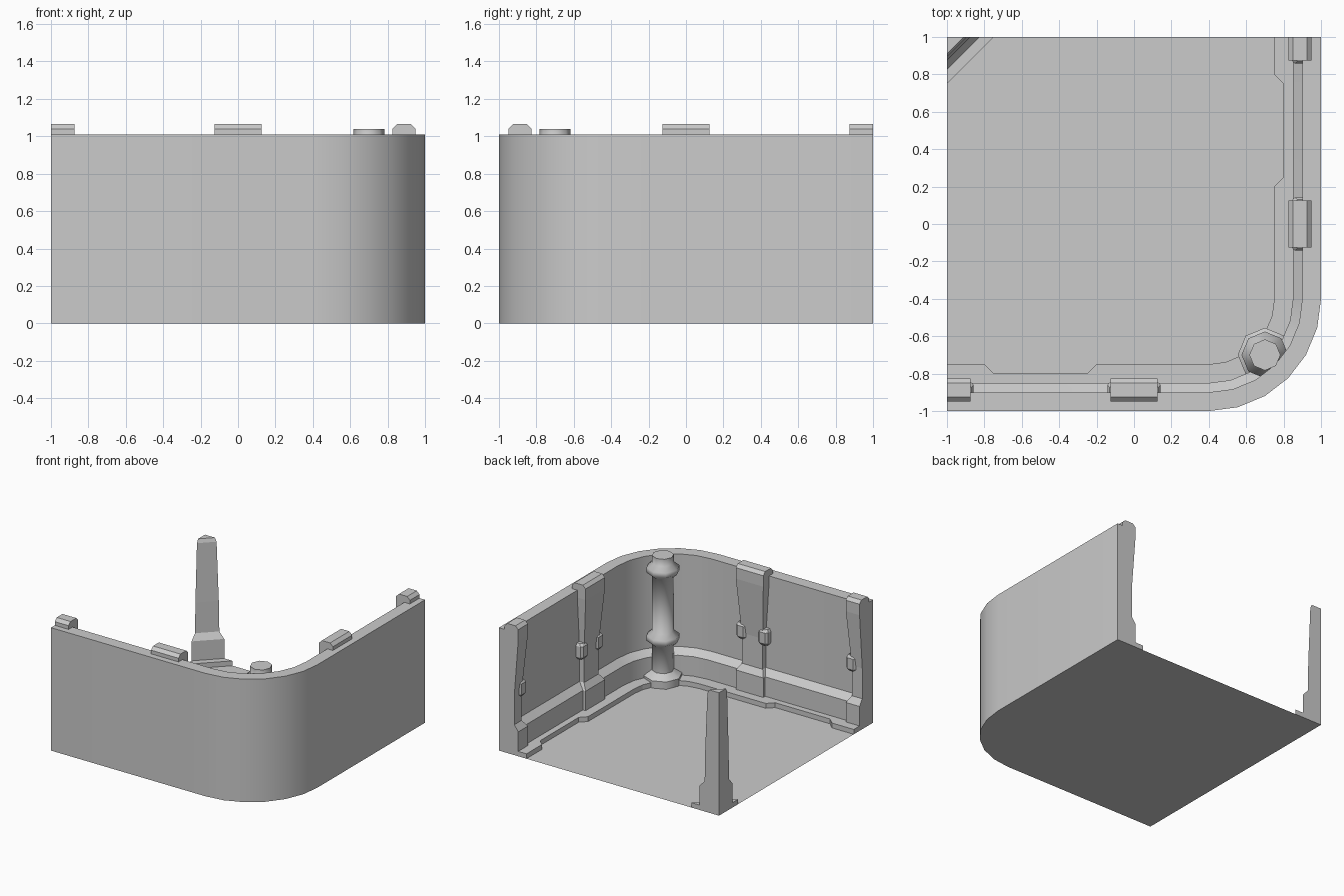
import bpy, bmesh
from math import cos, sin, radians, pi

if "Cube" in bpy.data.objects:
    bpy.data.objects.remove(bpy.data.objects["Cube"])


def loft(name, rings, smooth=None, cap_start=True, cap_end=True):
    """Skin a list of equal-length closed point rings into a solid."""
    bm = bmesh.new()
    vr = [[bm.verts.new(p) for p in r] for r in rings]
    n = len(rings[0])
    for a, b in zip(vr, vr[1:]):
        for i in range(n):
            j = (i + 1) % n
            bm.faces.new((a[i], a[j], b[j], b[i]))
    if cap_start:
        bm.faces.new(vr[0])
    if cap_end:
        bm.faces.new(vr[-1])
    bmesh.ops.remove_doubles(bm, verts=bm.verts, dist=1e-5)
    bmesh.ops.recalc_face_normals(bm, faces=bm.faces)
    me = bpy.data.meshes.new(name)
    bm.to_mesh(me)
    bm.free()
    ob = bpy.data.objects.new(name, me)
    bpy.context.collection.objects.link(ob)
    if smooth:
        bpy.ops.object.select_all(action='DESELECT')
        ob.select_set(True)
        bpy.context.view_layer.objects.active = ob
        bpy.ops.object.shade_smooth_by_angle(angle=radians(smooth))
    return ob


def flip(p):
    """Reflect a front-wall point onto the right wall."""
    return (-p[1], -p[0]) + tuple(p[2:])


def wall_path(d):
    """Plan line following both walls, inset d from the outside."""
    arc = [(0.4 + (0.6 - d) * cos(radians(a)), -0.4 + (0.6 - d) * sin(radians(a)))
           for a in range(-90, 1, 15)]
    return [(-1, -1 + d)] + arc + [(1 - d, 1)]


def at(points, z):
    return [(x, y, z) for x, y in points]


# Floor sheet with one rounded corner
loft("floor", [at(wall_path(0) + [(-1, 1)], 0)], cap_end=False)

# Wall with skirting, swept round the corner
section = [(0, 0), (0.15, 0), (0.15, 0.2), (0.1, 0.25), (0.1, 1.01), (0, 1.01)]
lines = [at(wall_path(d), z) for d, z in section]
loft("wall", [list(r) for r in zip(*lines)], smooth=30)

# Floor ledge with a notch along each wall
notch = [(-1, -0.75), (-0.8, -0.75), (-0.75, -0.8), (-0.25, -0.8), (-0.2, -0.75)]
inner = notch + wall_path(0.25)[1:-1] + [flip(p) for p in reversed(notch)]
outline = inner + wall_path(0.12)[::-1]
loft("floor_ledge", [at(outline, 0), at(outline, 0.04)], cap_start=False)

# Pillars: height, back inset, front inset, half width
levels = [(1.065, 0.075, 0.15, 0.125), (1.04, 0.05, 0.175, 0.125),
          (1.01, 0.05, 0.175, 0.125), (1.01, 0.1, 0.175, 0.125),
          (0.95, 0.1, 0.175, 0.125), (0.5, 0.1, 0.14, 0.095),
          (0.25, 0.1, 0.14, 0.095), (0.2, 0.1, 0.175, 0.125), (0, 0.1, 0.175, 0.125)]
# Small lugs clasping the pillar edges: height, half width, front inset
lug = [(0.45, 0.03, 0.14), (0.47, 0.042, 0.155), (0.56, 0.042, 0.155), (0.58, 0.03, 0.14)]

for side, turn in (("front", lambda p: p), ("right", flip)):
    for place, cx, left in (("middle", 0, 1), ("end", -1, 0)):
        rings = [[turn(p) for p in ((cx - w * left, b - 1, z), (cx + w, b - 1, z),
                                    (cx + w, f - 1, z), (cx - w * left, f - 1, z))]
                 for z, b, f, w in levels]
        loft(f"{side}_{place}_pillar", rings)
        for s in ((-1, 1) if left else (1,)):
            x = cx + s * 0.1
            rings = [[turn(p) for p in ((x - w, -0.91, z), (x + w, -0.91, z),
                                        (x + w, f - 1.015, z), (x + w - 0.015, f - 1, z),
                                        (x - w + 0.015, f - 1, z), (x - w, f - 1.015, z))]
                     for z, w, f in lug]
            loft(f"{side}_{place}_lug", rings)

# Free-standing wedge post at the open corner
post = [(0, 0.25), (0.04, 0.25), (0.04, 0.175), (0.2, 0.175), (0.25, 0.13),
        (0.5, 0.125), (0.98, 0.105), (1.01, 0.09)]
loft("corner_post", [[(-1, 1, z), (-1 + a, 1, z), (-1, 1 - a, z)] for z, a in post])

# Eight-sided pipe with collars inside the rounded corner
pipe = [(0, 0.145), (0.06, 0.145), (0.1, 0.083), (0.31, 0.083), (0.345, 0.125),
        (0.385, 0.125), (0.42, 0.083), (0.87, 0.083), (0.905, 0.125), (0.945, 0.125),
        (0.98, 0.083), (1.04, 0.083)]
loft("corner_pipe", [[(0.7 + r * cos(k * pi / 4), -0.7 + r * sin(k * pi / 4), z)
                      for k in range(8)] for z, r in pipe], smooth=48)

# Centre the base: outer wall spans -1..1 and stands on z = 0
